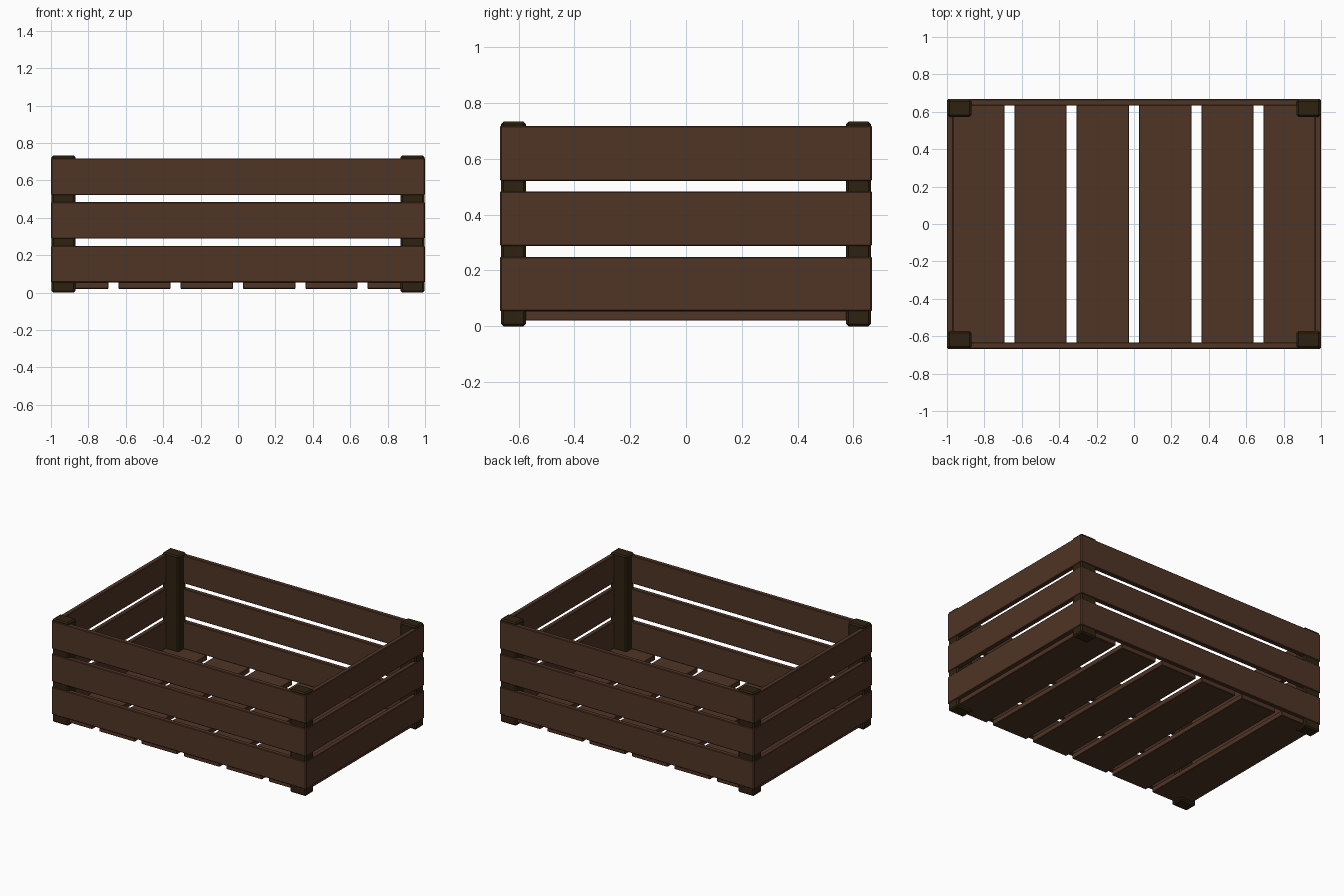
import bpy

if "Cube" in bpy.data.objects:
    bpy.data.objects.remove(bpy.data.objects["Cube"])


def material(name, rgb):
    m = bpy.data.materials.new(name)
    m.diffuse_color = (*rgb, 1)
    m.use_nodes = True
    m.node_tree.nodes["Principled BSDF"].inputs["Base Color"].default_value = m.diffuse_color
    return m


WOOD = material("brown wood", (0.080, 0.035, 0.019))
DARK = material("dark post wood", (0.028, 0.0165, 0.005))


def box(name, lo, hi, mat, bevel):
    """Bevelled box between two opposite corners."""
    bpy.ops.mesh.primitive_cube_add(size=1)
    ob = bpy.context.object
    ob.name = name
    for v in ob.data.vertices:
        v.co = [(a + b) / 2 + c * (b - a) for a, b, c in zip(lo, hi, v.co)]
    ob.data.materials.append(mat)
    mod = ob.modifiers.new("Bevel", 'BEVEL')
    mod.width = bevel
    mod.segments = 1
    return ob


X, Y = 1.0, 0.667      # outer half sizes
T = 0.034              # board thickness

# Corner posts, just inside the outer board faces
for sx in (-1, 1):
    for sy in (-1, 1):
        xs = sorted((sx * 0.87, sx * (X - 0.004)))
        ys = sorted((sy * 0.573, sy * (Y - 0.004)))
        box("corner_post", (xs[0], ys[0], 0), (xs[1], ys[1], 0.733), DARK, 0.009)

# Three rows of wall boards
for z0, z1 in ((0.055, 0.249), (0.288, 0.483), (0.521, 0.718)):
    for s in (-1, 1):
        ys = sorted((s * Y, s * (Y - T)))
        box("long_side_board", (-X + 0.002, ys[0], z0), (X - 0.002, ys[1], z1), WOOD, 0.004)
        xs = sorted((s * X, s * (X - T)))
        box("end_board", (xs[0], -Y + 0.002, z0), (xs[1], Y - 0.002, z1), WOOD, 0.004)

# Six floor boards
for i in range(6):
    c = (i - 2.5) / 3
    box("floor_board", (c - 0.14, -0.645, 0.02), (c + 0.14, 0.645, 0.056), WOOD, 0.003)
